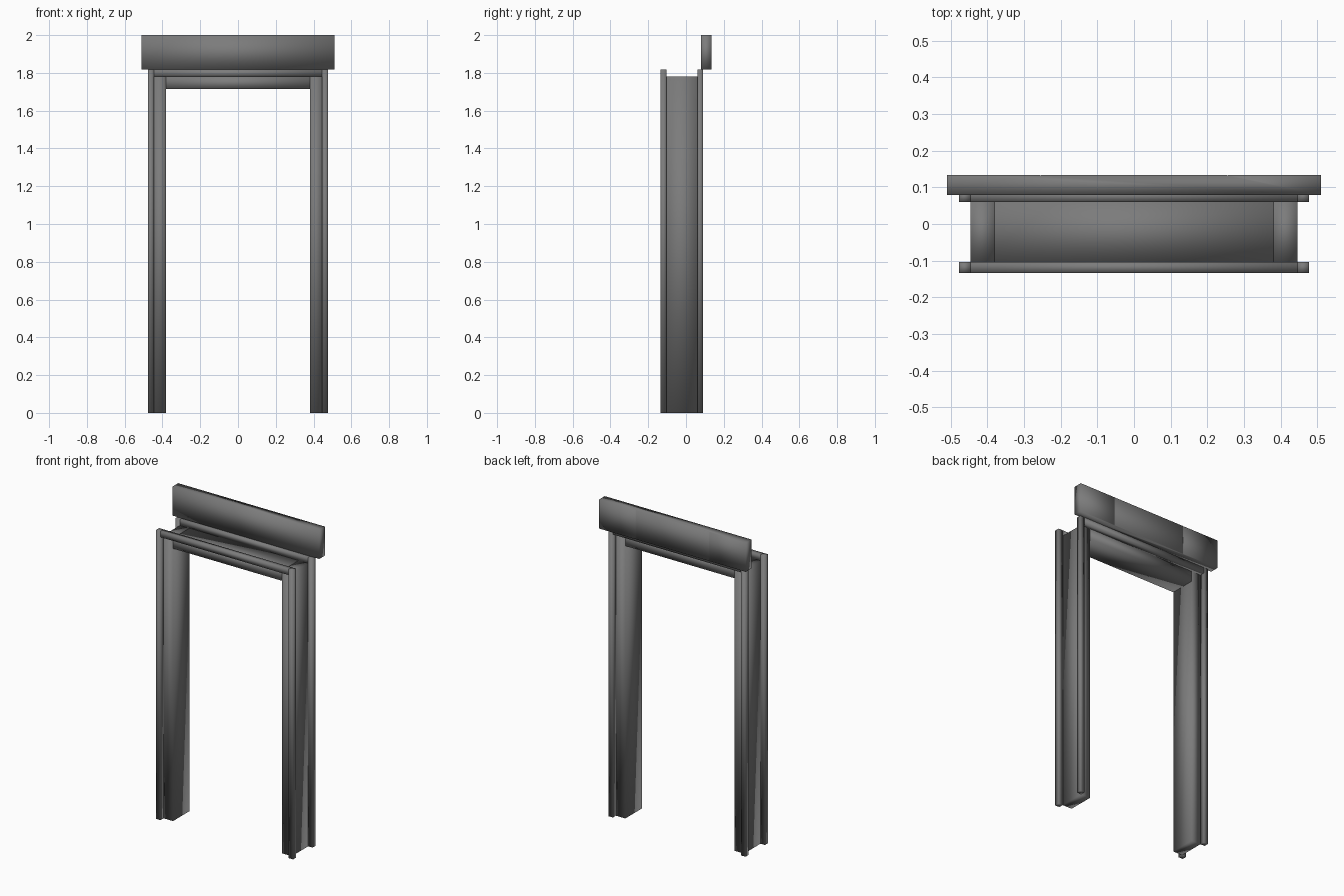
import bpy
import bmesh

default = bpy.data.objects.get("Cube")
if default:
    bpy.data.objects.remove(default, do_unlink=True)

grey = bpy.data.materials.new("dark_grey")
grey.use_nodes = True
colour = (0.2, 0.2, 0.2, 1)
grey.diffuse_color = colour
grey.node_tree.nodes["Principled BSDF"].inputs["Base Color"].default_value = colour


def prism(name, outline, z0, z1):
    """Extrude an xy outline from z0 to z1, softly shaded."""
    bm = bmesh.new()
    base = bm.faces.new([bm.verts.new((x, y, z0)) for x, y in outline])
    top = bmesh.ops.extrude_face_region(bm, geom=[base], use_keep_orig=True)
    moved = [v for v in top["geom"] if isinstance(v, bmesh.types.BMVert)]
    bmesh.ops.translate(bm, verts=moved, vec=(0, 0, z1 - z0))
    bmesh.ops.recalc_face_normals(bm, faces=bm.faces)
    for face in bm.faces:
        face.smooth = True
    mesh = bpy.data.meshes.new(name)
    bm.to_mesh(mesh)
    bm.free()
    mesh.materials.append(grey)
    obj = bpy.data.objects.new(name, mesh)
    bpy.context.collection.objects.link(obj)
    return obj


def box(name, x, y, z):
    return prism(name, [(x[0], y[0]), (x[1], y[0]), (x[1], y[1]), (x[0], y[1])], *z)


INNER, JAMB, RAIL = 0.38, 0.446, 0.477      # half widths
LINTEL_Z, JAMB_Z, TRIM_Z = 1.714, 1.78, 1.817
DEPTH = (-0.103, 0.06)
TRIMS = {"front": (-0.134, -0.103), "back": (0.06, 0.09)}

# Jambs and corner rails on both sides
for side, s in (("left", 1), ("right", -1)):
    box(side + "_jamb", sorted((s * INNER, s * JAMB)), DEPTH, (0, JAMB_Z))
    for place, y in TRIMS.items():
        box(f"{side}_{place}_rail", sorted((s * JAMB, s * RAIL)), y, (0, TRIM_Z))

# Lintel and the trims running above it
box("lintel", (-INNER, INNER), DEPTH, (LINTEL_Z, JAMB_Z))
for place, y in TRIMS.items():
    box(place + "_top_trim", (-JAMB, JAMB), y, (JAMB_Z, TRIM_Z))

# Head board with two hairline grooves in its back
half, front, back, slit = 0.51, 0.079, 0.134, 0.003
outline = [(-half, front), (half, front), (half, back)]
for x in (0.255, -0.255):
    outline += [(x + slit, back), (x, back - slit), (x - slit, back)]
outline.append((-half, back))
prism("head_board", outline, TRIM_Z, 2.0)
